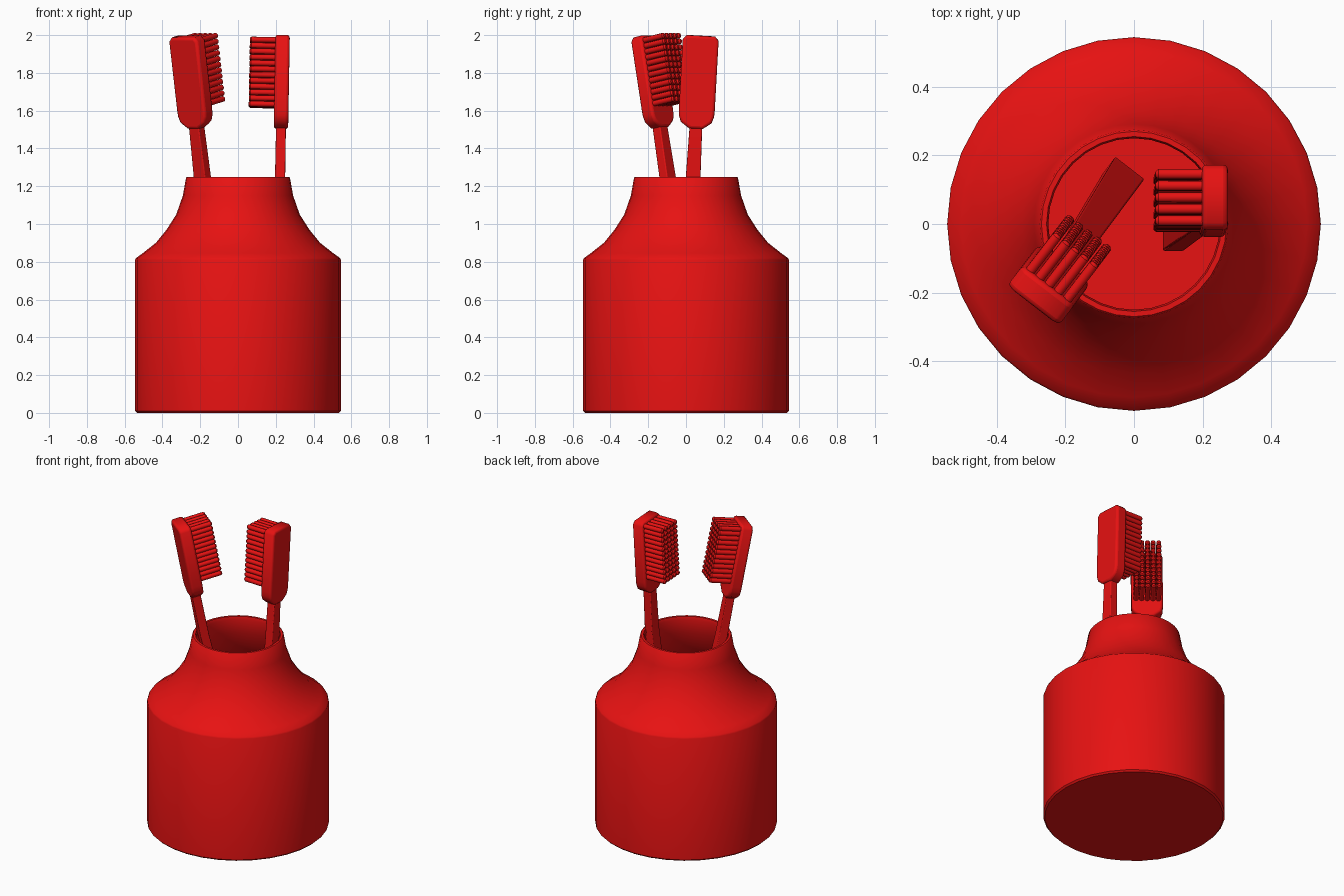
import bpy, bmesh, math
from mathutils import Matrix, Vector

cube = bpy.data.objects.get("Cube")
if cube:
    bpy.data.objects.remove(cube, do_unlink=True)

RED = (0.8, 0.006, 0.006, 1)
red = bpy.data.materials.new("red plastic")
red.use_nodes = True
red.diffuse_color = RED
red.node_tree.nodes["Principled BSDF"].inputs["Base Color"].default_value = RED


def finish(bm, name, matrix=Matrix(), bevel=0.0, angle=40):
    """Turn a bmesh into a red object, with optional bevel and smooth shading."""
    bmesh.ops.recalc_face_normals(bm, faces=bm.faces)
    mesh = bpy.data.meshes.new(name)
    bm.to_mesh(mesh)
    bm.free()
    mesh.materials.append(red)
    obj = bpy.data.objects.new(name, mesh)
    bpy.context.collection.objects.link(obj)
    obj.matrix_world = matrix
    if bevel:
        mod = obj.modifiers.new("rounded edges", 'BEVEL')
        mod.width, mod.segments = bevel, 3
        mod.limit_method, mod.angle_limit = 'ANGLE', math.radians(50)
    bpy.ops.object.select_all(action='DESELECT')
    obj.select_set(True)
    bpy.context.view_layer.objects.active = obj
    bpy.ops.object.shade_smooth_by_angle(angle=math.radians(angle))
    return obj


def cup():
    # Outer wall, then the rim and inner wall down to the inside floor
    shoulder = [(0.54, 0.82), (0.505, 0.845), (0.435, 0.9), (0.378, 0.97),
                (0.327, 1.05), (0.292, 1.15), (0.275, 1.245)]
    outer = [(0, 0), (0.535, 0), (0.545, 0.01), (0.545, 0.81)] + shoulder
    inner = [(r - 0.025, z - 0.015) for r, z in reversed(shoulder)]
    profile = (outer + [(0.27, 1.25), (0.255, 1.25)] + inner
               + [(0.515, 0.03), (0, 0.03)])
    bm = bmesh.new()
    verts = [bm.verts.new((r, 0, z)) for r, z in profile]
    edges = [bm.edges.new(pair) for pair in zip(verts, verts[1:])]
    bmesh.ops.spin(bm, geom=verts + edges, cent=(0, 0, 0), axis=(0, 0, 1),
                   angle=math.tau, steps=32)
    bmesh.ops.remove_doubles(bm, verts=bm.verts, dist=0.0005)
    finish(bm, "cup", angle=35)


def brush_head(name, matrix):
    # Half outline from the neck up to the tip, mirrored and extruded
    half = [(0.036, -0.255), (0.058, -0.24), (0.082, -0.222),
            (0.093, -0.19), (0.095, -0.16), (0.095, 0.215), (0.075, 0.237)]
    outline = half + [(-x, z) for x, z in reversed(half)]
    bm = bmesh.new()
    face = bm.faces.new([bm.verts.new((x, -0.038, z)) for x, z in outline])
    ext = bmesh.ops.extrude_face_region(bm, geom=[face])
    moved = [v for v in ext["geom"] if isinstance(v, bmesh.types.BMVert)]
    bmesh.ops.translate(bm, verts=moved, vec=(0, 0.076, 0))
    finish(bm, name, matrix, bevel=0.014, angle=50)


def brush_handle(name, matrix, end):
    # Rectangular sections widening towards the lower end
    sections = [(Vector((0, 0, -0.22)), 0.066, 0.052),
                (Vector((0, 0, -0.52)), 0.078, 0.054),
                (matrix.inverted() @ Vector(end), 0.107, 0.062)]
    bm = bmesh.new()
    rings = []
    for centre, w, d in sections:
        rings.append([bm.verts.new(centre + Vector((sx * w / 2, sy * d / 2, 0)))
                      for sx, sy in ((-1, -1), (1, -1), (1, 1), (-1, 1))])
    for low, high in zip(rings, rings[1:]):
        for i in range(4):
            j = (i + 1) % 4
            bm.faces.new((low[i], low[j], high[j], high[i]))
    bm.faces.new(rings[0])
    bm.faces.new(rings[-1])
    finish(bm, name, matrix, bevel=0.005)


def bristles(name, matrix):
    # Grid of round tufts with chamfered tips
    bm = bmesh.new()
    to_face = Matrix.Rotation(-math.pi / 2, 4, 'X')
    for col in range(5):
        for row in range(12):
            x, z = (col - 2) * 0.034, 0.04 + (row - 5.5) * 0.031
            for y, length, tip in ((0.0975, 0.135, 0.015), (0.169, 0.008, 0.008)):
                bmesh.ops.create_cone(
                    bm, cap_ends=True, segments=10, radius1=0.015, radius2=tip,
                    depth=length,
                    matrix=Matrix.Translation((x, y, z)) @ to_face)
    finish(bm, name, matrix)


def toothbrush(side, centre, facing, lean, end):
    # Local axes: x across, y out along the bristles, z up the head
    up = Vector((*lean, 1)).normalized()
    out = Vector((*facing, 0))
    out = (out - up * out.dot(up)).normalized()
    axes = Matrix((out.cross(up), out, up)).transposed().to_4x4()
    matrix = Matrix.Translation(centre) @ axes
    brush_head(side + "_brush_head", matrix)
    brush_handle(side + "_brush_handle", matrix, end)
    bristles(side + "_brush_bristles", matrix)


cup()
toothbrush("right", (-0.247, -0.175, 1.76), (0.61, 0.79), (-0.114, -0.152),
           (-0.03, 0.14, 0.05))
toothbrush("left", (0.232, 0.066, 1.76), (-1, 0), (0.018, 0.055),
           (0.115, -0.025, 0.05))
